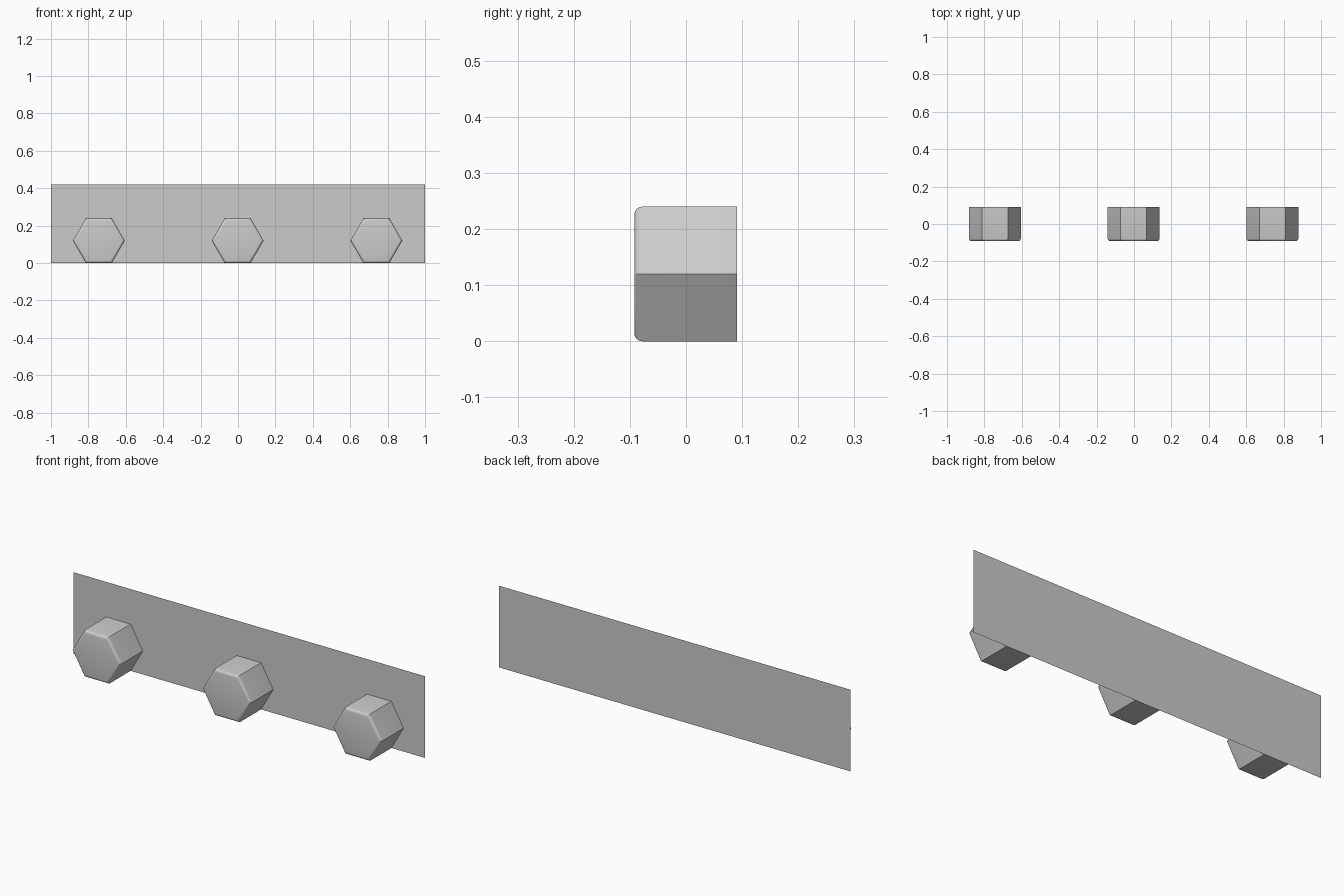
import bpy, bmesh
from math import cos, sin, pi, radians

cube = bpy.data.objects.get("Cube")
if cube:
    bpy.data.objects.remove(cube, do_unlink=True)

FRONT, BACK = -0.092, 0.091
RADIUS = 0.1386
HEX_Z = RADIUS * cos(pi / 6)

grey = bpy.data.materials.new("light grey")
grey.use_nodes = True
grey.diffuse_color = (0.6, 0.6, 0.6, 1)
grey.node_tree.nodes["Principled BSDF"].inputs["Base Color"].default_value = (0.6, 0.6, 0.6, 1)


def add_object(name, bm):
    mesh = bpy.data.meshes.new(name)
    bm.to_mesh(mesh)
    bm.free()
    mesh.materials.append(grey)
    obj = bpy.data.objects.new(name, mesh)
    bpy.context.collection.objects.link(obj)
    return obj


# Thin rectangular back plate
bm = bmesh.new()
corners = [(-1, 0), (1, 0), (1, 0.42), (-1, 0.42)]
bm.faces.new([bm.verts.new((x, BACK, z)) for x, z in corners])
add_object("back_plate", bm)


# Hexagonal peg with a rounded front rim, open where it meets the plate
def add_peg(name, x):
    bm = bmesh.new()
    rings = [[bm.verts.new((x + RADIUS * cos(i * pi / 3), y,
                            HEX_Z + RADIUS * sin(i * pi / 3)))
              for i in range(6)] for y in (FRONT, BACK)]
    front = bm.faces.new(rings[0])
    for i in range(6):
        j = (i + 1) % 6
        bm.faces.new((rings[0][j], rings[0][i], rings[1][i], rings[1][j]))
    bmesh.ops.bevel(bm, geom=list(front.edges), offset=0.014, segments=4,
                    profile=0.5, affect='EDGES')
    bm.normal_update()
    peg = add_object(name, bm)
    bpy.ops.object.select_all(action='DESELECT')
    peg.select_set(True)
    bpy.context.view_layer.objects.active = peg
    bpy.ops.object.shade_smooth_by_angle(angle=radians(30))


for name, x in (("right_peg", -0.744), ("middle_peg", -0.002), ("left_peg", 0.74)):
    add_peg(name, x)
